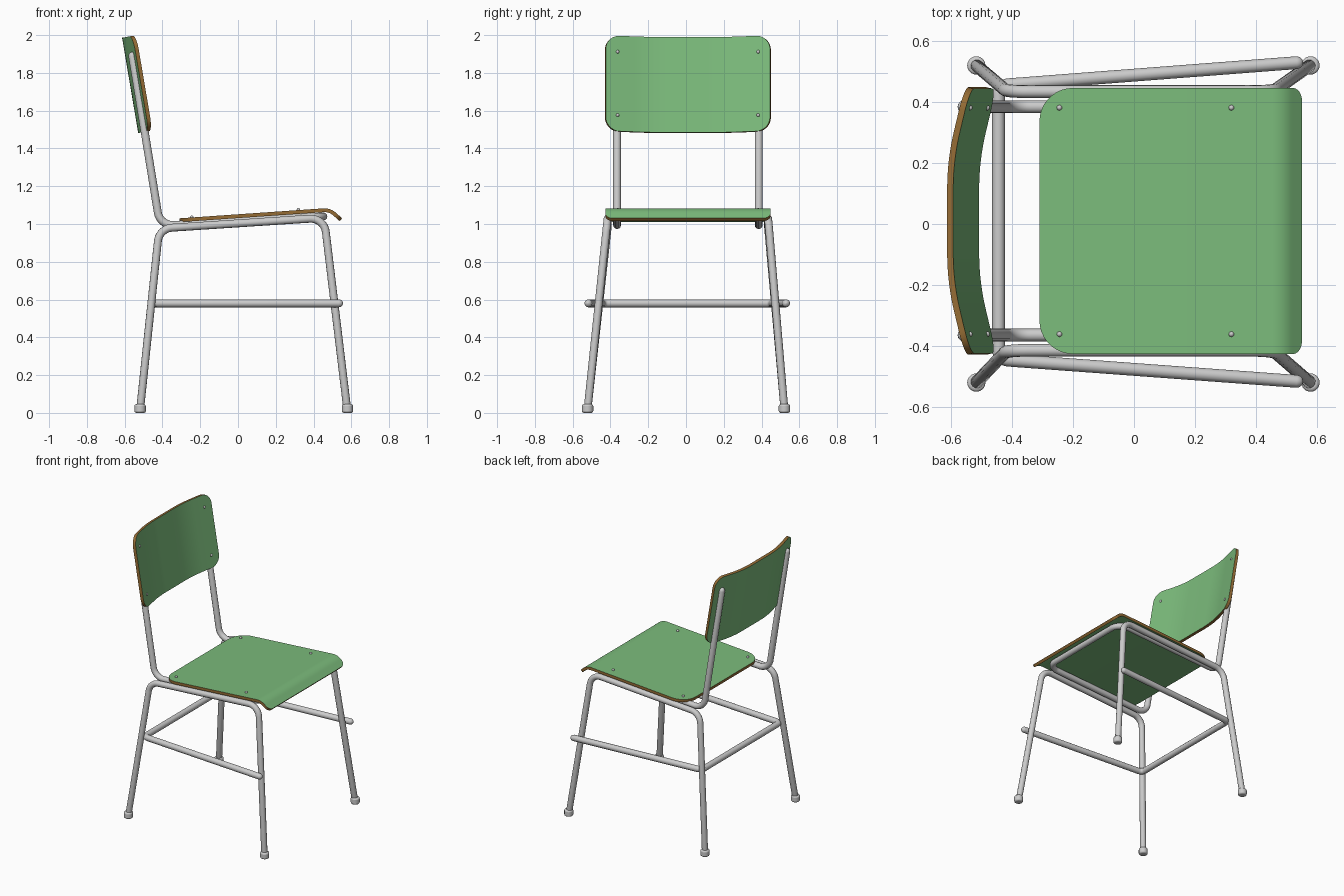
import bpy, bmesh, math
from mathutils import Vector as V

if "Cube" in bpy.data.objects:
    bpy.data.objects.remove(bpy.data.objects["Cube"])


def material(name, rgb):
    m = bpy.data.materials.new(name)
    m.diffuse_color = (*rgb, 1)
    m.use_nodes = True
    m.node_tree.nodes["Principled BSDF"].inputs["Base Color"].default_value = m.diffuse_color
    return m


GREEN = material("green_laminate", (0.2, 0.5, 0.2))
BROWN = material("plywood_edge", (0.3, 0.15, 0.035))


def smooth(ob, angle=35):
    bpy.ops.object.select_all(action='DESELECT')
    ob.select_set(True)
    bpy.context.view_layer.objects.active = ob
    bpy.ops.object.shade_smooth_by_angle(angle=math.radians(angle))


# Polyline with every inner corner replaced by an arc
def rounded(points, radius, steps=10):
    p = [V(q) for q in points]
    out = [p[0]]
    for a, b, c in zip(p, p[1:], p[2:]):
        u, w = (a - b).normalized(), (c - b).normalized()
        half = u.angle(w) / 2
        centre = b + (u + w).normalized() * radius / math.sin(half)
        start = b + u * radius / math.tan(half) - centre
        end = b + w * radius / math.tan(half) - centre
        total = start.angle(end)
        for i in range(steps + 1):
            t = i / steps
            out.append(centre + (start * math.sin((1 - t) * total)
                                 + end * math.sin(t * total)) / math.sin(total))
    return out + [p[-1]]


# Steel tube with domed ends
def tube(name, points, bend, r=0.021):
    path = rounded(points, bend)
    pts = [(q, 1.0) for q in path]
    first = (path[0] - path[1]).normalized()
    last = (path[-1] - path[-2]).normalized()
    for a in (30, 60, 85):
        s, c = math.sin(math.radians(a)) * r, math.cos(math.radians(a))
        pts.insert(0, (path[0] + first * s, c))
        pts.append((path[-1] + last * s, c))
    cu = bpy.data.curves.new(name, 'CURVE')
    cu.dimensions = '3D'
    cu.bevel_depth = r
    cu.bevel_resolution = 4
    cu.use_fill_caps = True
    sp = cu.splines.new('POLY')
    sp.points.add(len(pts) - 1)
    for sp_pt, (q, k) in zip(sp.points, pts):
        sp_pt.co = (*q, 1)
        sp_pt.radius = k
    ob = bpy.data.objects.new(name, cu)
    bpy.context.collection.objects.link(ob)
    bpy.ops.object.select_all(action='DESELECT')
    ob.select_set(True)
    bpy.context.view_layer.objects.active = ob
    bpy.ops.object.convert(target='MESH')
    smooth(bpy.context.object)


# Bent plywood sheet: a profile swept sideways, with rounded outline corners
def panel(name, profile, bend, side, half_width, r0, r1, thick=0.02):
    path = rounded(profile, bend)
    dist = [0.0]
    for a, b in zip(path, path[1:]):
        dist.append(dist[-1] + (b - a).length)
    length = dist[-1]
    arc = [1 - math.cos(math.radians(a)) for a in range(0, 91, 10)]
    stops = sorted({round(s, 5) for s in dist + [r0 * k for k in arc]
                    + [length - r1 * k for k in arc]})
    bm = bmesh.new()
    rows = []
    for s in stops:
        i = max(j for j in range(len(dist) - 1) if dist[j] <= s + 1e-6)
        tangent = (path[i + 1] - path[i]).normalized()
        mid = path[i] + tangent * (s - dist[i])
        normal = tangent.cross(side) * thick / 2
        w = half_width
        for r, d in ((r0, s), (r1, length - s)):
            if d < r:
                w -= r - math.sqrt(max(0, r * r - (r - d) ** 2))
        rows.append([bm.verts.new(mid + side * w * k + normal * n)
                     for k, n in ((-1, 1), (1, 1), (1, -1), (-1, -1))])
    for a, b in zip(rows, rows[1:]):
        for k in range(4):
            f = bm.faces.new((a[k], a[(k + 1) % 4], b[(k + 1) % 4], b[k]))
            f.material_index = k % 2
    for row in (rows[0], rows[-1]):
        bm.faces.new(row).material_index = 1
    bmesh.ops.recalc_face_normals(bm, faces=bm.faces)
    me = bpy.data.meshes.new(name)
    bm.to_mesh(me)
    bm.free()
    me.materials.append(GREEN)
    me.materials.append(BROWN)
    ob = bpy.data.objects.new(name, me)
    bpy.context.collection.objects.link(ob)
    smooth(ob)


def rivet(name, loc):
    bpy.ops.mesh.primitive_uv_sphere_add(segments=12, ring_count=8, radius=0.009, location=loc)
    bpy.context.object.name = name
    smooth(bpy.context.object)


CY = 0.01  # small sideways offset of the upper parts

# Seat with a downturned front lip
panel("seat", [(-0.31, CY, 1.02), (0.485, CY, 1.075), (0.545, CY, 1.023)], 0.08,
      V((0, 1, 0)), 0.437, 0.11, 0.04)

# Backrest, tilted and curved around the sitter
tilt = math.radians(9.6)
up = V((-math.sin(tilt), 0, math.cos(tilt)))
out = V((math.cos(tilt), 0, math.sin(tilt)))
base = V((-0.505, CY, 1.745))
panel("backrest", [base + V((0, y, 0)) + out * d for y, d in
                   ((-0.437, 0), (-0.2, -0.057), (0.2, -0.057), (0.437, 0))], 0.8,
      up, 0.256, 0.075, 0.075)

# Rivets on seat and backrest
for s in (-1, 1):
    y = CY + s * 0.372
    for x in (-0.245, 0.32):
        rivet("seat_rivet", (x, y, 1.032 + (x + 0.31) * 0.069))
    for h in (-0.17, 0.17):
        rivet("backrest_rivet", base + V((0, s * 0.372, 0)) + up * h + out * -0.006)

# Leg frames: rear leg, side rail and front leg in one bent tube, with foot caps
for s, side in ((-1, "right"), (1, "left")):
    y = CY + s * 0.425
    tube(side + "_leg_frame", [(-0.517, s * 0.52, 0.03), (-0.417, y, 0.976),
                               (0.456, y, 1.033), (0.577, s * 0.52, 0.03)], 0.08)
    for x, end in ((-0.518, "rear"), (0.58, "front")):
        bpy.ops.mesh.primitive_cylinder_add(vertices=24, radius=0.03, depth=0.046,
                                            location=(x, s * 0.521, 0.023))
        foot = bpy.context.object
        foot.name = f"{side}_{end}_foot"
        bev = foot.modifiers.new("round", 'BEVEL')
        bev.width = 0.01
        bev.segments = 3
        smooth(foot)

# Back posts running under the seat and joined at the front
a, b = CY - 0.375, CY + 0.375
tube("back_post_frame", [(-0.559, a, 1.89), (-0.413, a, 0.99), (0.452, a, 1.04),
                         (0.452, b, 1.04), (-0.413, b, 0.99), (-0.559, b, 1.89)], 0.08)

# Stretcher around sides and back
tube("stretcher", [(0.535, -0.517, 0.58), (-0.445, -0.445, 0.58),
                   (-0.445, 0.455, 0.58), (0.535, 0.53, 0.58)], 0.035)
